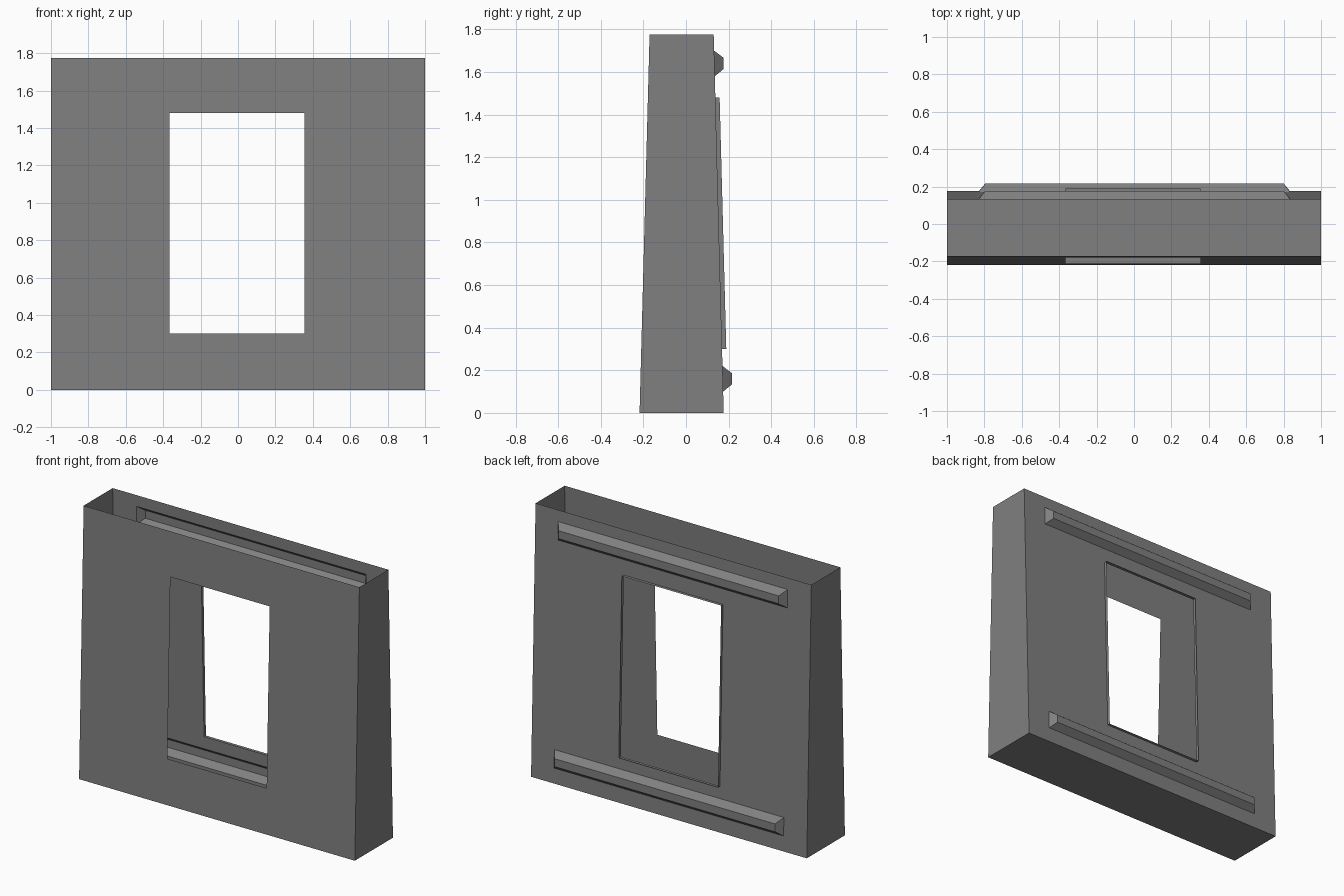
import bpy
import bmesh

cube = bpy.data.objects.get("Cube")
if cube:
    bpy.data.objects.remove(cube, do_unlink=True)

HEIGHT = 1.775
WINDOW = (-0.365, 0.355, 0.3, 1.48)      # x0, x1, z0, z1
GROOVES = [(-0.83, 0.835, 0.1, 0.22), (-0.83, 0.835, 1.58, 1.7)]
RIM = 0.02
DEPTH = 0.043

grey = bpy.data.materials.new("dark grey")
grey.use_nodes = True
colour = (0.216, 0.216, 0.216, 1)
grey.diffuse_color = colour
grey.node_tree.nodes["Principled BSDF"].inputs["Base Color"].default_value = colour


def front_y(z):
    return -0.218 + 0.047 * z / HEIGHT


def back_y(z):
    return 0.177 - 0.047 * z / HEIGHT


def add_part(name, quads, flip=False):
    """Make a thin sheet part from a list of four-corner faces."""
    bm = bmesh.new()
    for quad in quads:
        bm.faces.new([bm.verts.new(p) for p in quad])
    bmesh.ops.remove_doubles(bm, verts=bm.verts, dist=0.0001)
    if flip:
        bmesh.ops.reverse_faces(bm, faces=bm.faces)
    mesh = bpy.data.meshes.new(name)
    bm.to_mesh(mesh)
    bm.free()
    mesh.materials.append(grey)
    obj = bpy.data.objects.new(name, mesh)
    bpy.context.collection.objects.link(obj)


def sheet(y_at, holes):
    """Sloping panel, split at the hole edges, with the holes left open."""
    xs = sorted({-1, 1} | {x for h in holes for x in h[:2]})
    zs = sorted({0, HEIGHT} | {z for h in holes for z in h[2:]})
    quads = []
    for xa, xb in zip(xs, xs[1:]):
        for za, zb in zip(zs, zs[1:]):
            x, z = (xa + xb) / 2, (za + zb) / 2
            if not any(h[0] < x < h[1] and h[2] < z < h[3] for h in holes):
                quads.append([(px, y_at(pz), pz) for px, pz in
                              ((xa, za), (xb, za), (xb, zb), (xa, zb))])
    return quads


def loop(hole, y_at, inset=0):
    x0, x1, z0, z1 = hole
    x0, x1, z0, z1 = x0 + inset, x1 - inset, z0 + inset, z1 - inset
    return [(x, y_at(z), z) for x, z in ((x0, z0), (x1, z0), (x1, z1), (x0, z1))]


def bridge(a, b):
    return [(a[i], a[(i + 1) % 4], b[(i + 1) % 4], b[i]) for i in range(4)]


# Front and back panels
add_part("front_panel", sheet(front_y, [WINDOW]))
add_part("back_panel", sheet(back_y, [WINDOW] + GROOVES), flip=True)

# Side panels and floor, leaving the top open
for name, x in (("left_panel", 1), ("right_panel", -1)):
    add_part(name, [[(x, front_y(0), 0), (x, back_y(0), 0),
                     (x, back_y(HEIGHT), HEIGHT), (x, front_y(HEIGHT), HEIGHT)]],
             flip=x < 0)
add_part("floor", [[(-1, front_y(0), 0), (-1, back_y(0), 0),
                    (1, back_y(0), 0), (1, front_y(0), 0)]])

# Raised lip around the back window
add_part("window_lip", bridge(loop(WINDOW, back_y),
                              loop(WINDOW, lambda z: back_y(z) + RIM)))

# Hollow pressed ribs on the back panel
for name, hole in zip(("lower_rib", "upper_rib"), GROOVES):
    outer_y = back_y((hole[2] + hole[3]) / 2) + DEPTH
    base = loop(hole, back_y)
    crest = loop(hole, lambda z: outer_y, inset=0.034)
    add_part(name, bridge(base, crest) + [crest], flip=True)
